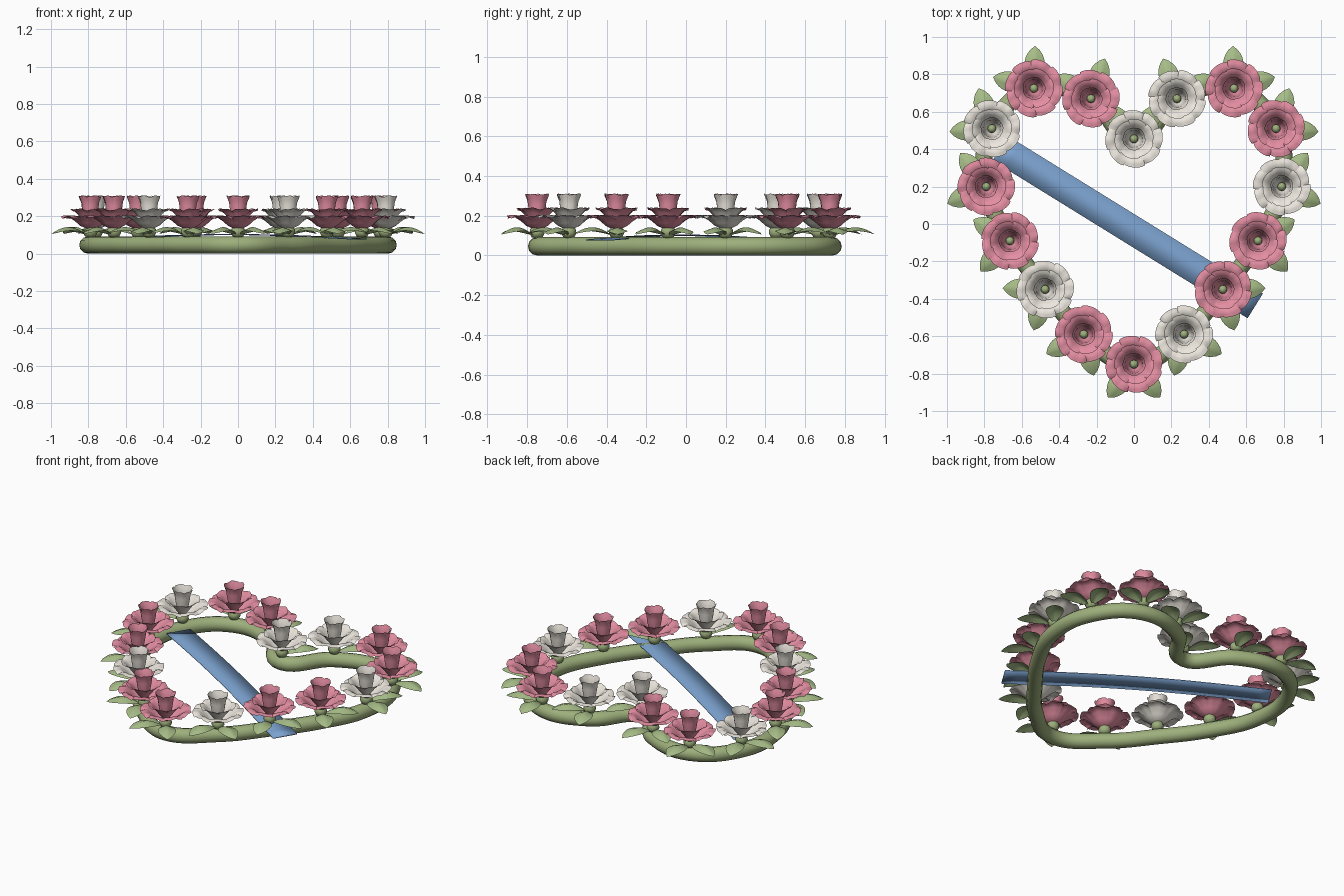
import bpy, bmesh
from math import sin, cos, pi, radians, atan2
from mathutils import Vector

if "Cube" in bpy.data.objects:
    bpy.data.objects.remove(bpy.data.objects["Cube"])


def material(name, rgb):
    m = bpy.data.materials.new(name)
    m.diffuse_color = (*rgb, 1)
    m.use_nodes = True
    m.node_tree.nodes["Principled BSDF"].inputs["Base Color"].default_value = m.diffuse_color
    return m


RED = material("red_petal", (0.77, 0.27, 0.36))
WHITE = material("cream_petal", (0.84, 0.80, 0.73))
GREEN = material("leaf_green", (0.38, 0.50, 0.24))
STEM = material("stem_green", (0.34, 0.43, 0.20))
BLUE = material("ribbon_blue", (0.20, 0.36, 0.62))


def grid(bm, nu, nv, f):
    """Surface patch from f(u, v) with u, v in 0..1."""
    rows = [[bm.verts.new(f(i / nu, j / nv)) for i in range(nu + 1)] for j in range(nv + 1)]
    for a, b in zip(rows, rows[1:]):
        for i in range(nu):
            bm.faces.new((a[i], a[i + 1], b[i + 1], b[i]))


def to_mesh(bm, name, mat):
    bmesh.ops.remove_doubles(bm, verts=bm.verts, dist=1e-6)
    me = bpy.data.meshes.new(name)
    bm.to_mesh(me)
    bm.free()
    me.materials.append(mat)
    for p in me.polygons:
        p.use_smooth = True
    return me


def add(name, data, loc=(0, 0, 0), rot=0):
    ob = bpy.data.objects.new(name, data)
    ob.location = loc
    ob.rotation_euler.z = rot
    bpy.context.collection.objects.link(ob)
    return ob


def along(profile, v):
    """Linear lookup on an (r, z) profile."""
    t = v * (len(profile) - 1)
    i = min(int(t), len(profile) - 2)
    return Vector(profile[i]).lerp(Vector(profile[i + 1]), t - i)


# Petal layers: count, profile, edge wave, start angle
LAYERS = [
    (8, [(.025, .135), (.055, .150), (.085, .178), (.120, .203), (.153, .200)], .012, 0),
    (6, [(.022, .150), (.040, .172), (.062, .204), (.085, .230), (.106, .240)], .010, .3),
    (5, [(.020, .165), (.036, .195), (.043, .235), (.048, .275), (.061, .310)], .008, .7),
]


def blossom(name, mat):
    bm = bmesh.new()
    for n, prof, wave, start in LAYERS:
        for k in range(n):
            mid = start + 2 * pi * k / n

            def petal(u, v):
                s = 2 * u - 1
                r, z = along(prof, v)
                a = mid + s * pi / n * (1.12 - .1 * v ** 4)
                r *= 1 + .03 * s * v - .035 * v * s ** 4   # overlap and rounded tip
                z -= wave * v * v * (s * s + .25 * sin(6 * s + k))
                return (r * cos(a), r * sin(a), z)
            grid(bm, 8, 8, petal)
    return to_mesh(bm, name, mat)


# Calyx under each bloom and small pointed heart in its middle
def calyx():
    bm = bmesh.new()
    prof = [(0, .085), (.028, .092), (.038, .112), (.036, .130), (.025, .146), (.022, .185), (0, .205)]
    grid(bm, 12, len(prof) - 1, lambda u, v: (
        along(prof, v).x * cos(2 * pi * u), along(prof, v).x * sin(2 * pi * u), along(prof, v).y))
    return to_mesh(bm, "calyx", STEM)


# Arched leaf with a folded midrib, pointing along +x
def leaf():
    bm = bmesh.new()

    def f(u, v):
        s = 2 * u - 1
        w = .054 * min(1, sin(pi * v ** 1.15)) ** .75 if 0 < v < 1 else 0
        z = .094 + .048 * sin(pi * min(1, v * .88 + .04)) - .016 * abs(s) * sin(pi * v) * 1.2
        return (.02 + .207 * v, s * w, z)
    grid(bm, 6, 10, f)
    return to_mesh(bm, "leaf", GREEN)


# Heart path: right half with bloom colours, then the mirrored left half
RIGHT = [(.23, .67), (.535, .725), (.76, .51), (.79, .20), (.663, -.09), (.475, -.35), (.268, -.59)]
PATH = [(0, .455)] + RIGHT + [(0, -.75)] + [(-x, y) for x, y in reversed(RIGHT)]
COLOURS = "WWRRWRRWRRWRRWRR"

# Heart shaped frame tube
cu = bpy.data.curves.new("heart_frame", 'CURVE')
cu.dimensions = '3D'
cu.bevel_depth = .046
cu.bevel_resolution = 4
cu.resolution_u = 8
sp = cu.splines.new('BEZIER')
sp.bezier_points.add(len(PATH) - 1)
for bp, (x, y) in zip(sp.bezier_points, PATH):
    bp.co = (x, y, .046)
    bp.handle_left_type = bp.handle_right_type = 'AUTO'
sp.use_cyclic_u = True
sp.use_smooth = True
cu.materials.append(STEM)
add("heart_frame", cu)

# Blooms, each with a calyx and two outward leaves
BLOOM = {"R": blossom("red_bloom", RED), "W": blossom("cream_bloom", WHITE)}
CALYX, LEAF = calyx(), leaf()
for i, ((x, y), c) in enumerate(zip(PATH, COLOURS)):
    add(f"bloom_{i}", BLOOM[c], (x, y, 0), i * 1.1)
    add(f"calyx_{i}", CALYX, (x, y, 0))
    out = atan2(y, x)
    for side in (-1, 1):
        add(f"leaf_{i}_{'left' if side > 0 else 'right'}", LEAF, (x, y, 0), out + side * radians(38))

# Sash ribbon arching gently across the heart
bm = bmesh.new()
a, b = Vector((-.715, .405)), Vector((.648, -.438))
d = (b - a).normalized()
n = Vector((-d.y, d.x))


def sash(u, v):
    p = a.lerp(b, v) + n * (u - .5) * .155
    return (p.x, p.y, .078 + .024 * sin(pi * v))


grid(bm, 1, 20, sash)
ribbon = add("sash_ribbon", to_mesh(bm, "sash_ribbon", BLUE))
sol = ribbon.modifiers.new("thickness", 'SOLIDIFY')
sol.thickness = .005
sol.offset = 0
